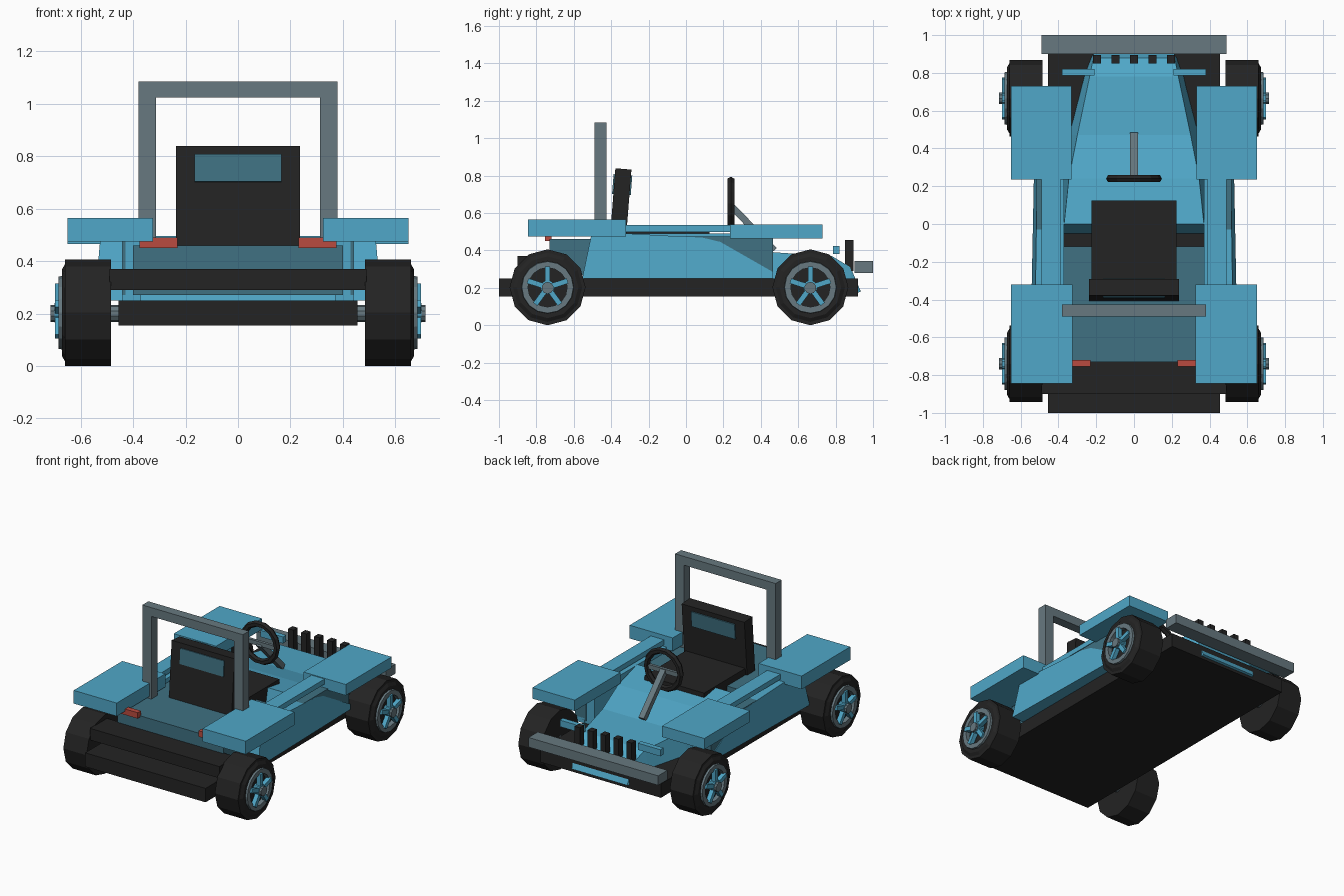
import bpy, bmesh, math
from mathutils import Matrix, Vector

if "Cube" in bpy.data.objects:
    bpy.data.objects.remove(bpy.data.objects["Cube"])


def mat(name, c):
    m = bpy.data.materials.new(name)
    m.diffuse_color = (*c, 1)
    m.use_nodes = True
    m.node_tree.nodes["Principled BSDF"].inputs["Base Color"].default_value = m.diffuse_color
    return m


BLUE = mat("sky blue", (0.08, 0.39, 0.58))
TEAL = mat("dark teal", (0.05, 0.165, 0.225))
GREY = mat("steel grey", (0.135, 0.19, 0.215))
BLACK = mat("black", (0.017, 0.017, 0.017))
RED = mat("red", (0.49, 0.07, 0.05))


def finish(name, bm, material):
    bmesh.ops.recalc_face_normals(bm, faces=bm.faces)
    me = bpy.data.meshes.new(name)
    bm.to_mesh(me)
    bm.free()
    me.materials.append(material)
    ob = bpy.data.objects.new(name, me)
    bpy.context.collection.objects.link(ob)
    return ob


def box(name, x, y, z, material, matrix=None):
    """Box from (min, max) ranges, optionally transformed."""
    bm = bmesh.new()
    bmesh.ops.create_cube(bm, size=1)
    for v in bm.verts:
        v.co = Vector([a[0] + (a[1] - a[0]) * (c + 0.5) for a, c in zip((x, y, z), v.co)])
    if matrix:
        bm.transform(matrix)
    return finish(name, bm, material)


def pair(name, x, y, z, material):
    box(name + "_right", x, y, z, material)
    box(name + "_left", (-x[1], -x[0]), y, z, material)


def loft(name, rings, material):
    """Skin a list of equal-length closed rings and cap both ends."""
    bm = bmesh.new()
    vs = [[bm.verts.new(p) for p in r] for r in rings]
    n = len(rings[0])
    for a, b in zip(vs, vs[1:]):
        for i in range(n):
            bm.faces.new((a[i], a[(i + 1) % n], b[(i + 1) % n], b[i]))
    bm.faces.new(vs[0])
    bm.faces.new(vs[-1])
    return finish(name, bm, material)


def lathe(name, profile, centre, sides, material, side=1, closed=True):
    """Revolve (x, radius) points about the x axis."""
    bm = bmesh.new()
    rings = []
    for i in range(sides):
        a = 2 * math.pi * i / sides
        rings.append([bm.verts.new((side * x, centre[0] + r * math.sin(a), centre[1] + r * math.cos(a)))
                      for x, r in profile])
    n = len(profile)
    for i in range(sides):
        a, b = rings[i], rings[(i + 1) % sides]
        for j in range(n if closed else n - 1):
            bm.faces.new((a[j], a[(j + 1) % n], b[(j + 1) % n], b[j]))
    if not closed:
        bm.faces.new([r[0] for r in rings])
        bm.faces.new([r[-1] for r in rings])
    return finish(name, bm, material)


# Chassis and bumpers
box("chassis", (-0.455, 0.455), (-1, 0.92), (0.155, 0.25), BLACK)
box("rear_beam", (-0.49, 0.49), (-0.9, -0.72), (0.29, 0.37), BLACK)
box("front_bumper", (-0.49, 0.49), (0.9, 1.0), (0.28, 0.345), GREY)

# Rear deck and tail lights
box("rear_deck", (-0.4, 0.4), (-0.73, -0.12), (0.27, 0.46), TEAL)
pair("tail_light", (0.23, 0.375), (-0.755, -0.72), (0.45, 0.49), RED)

# Fenders, side rails and inner boxes
pair("rear_fender", (0.325, 0.65), (-0.845, -0.32), (0.475, 0.565), BLUE)
pair("front_fender", (0.33, 0.65), (0.235, 0.73), (0.465, 0.54), BLUE)
pair("side_rail", (0.39, 0.49), (-0.32, 0.24), (0.50, 0.535), BLUE)
pair("side_box", (0.43, 0.515), (-0.5, 0.465), (0.27, 0.475), TEAL)
pair("inner_panel", (0.37, 0.44), (-0.5, 0.46), (0.25, 0.49), BLUE)

# Outer side skins with a sloped front
outline = [(-0.555, 0.25), (-0.505, 0.49), (-0.3, 0.49), (0.15, 0.465), (0.465, 0.285), (0.465, 0.25)]
for s, label in ((1, "right"), (-1, "left")):
    outer = [(s * (0.545 - 0.02 * (z - 0.25) / 0.24 - 0.02 * (y + 0.5)), y, z) for y, z in outline]
    inner = [(s * 0.44, y, z) for y, z in outline]
    loft("side_skin_" + label, [inner, outer], BLUE)

# Hood: y top, y bottom, half width top, half width bottom, top height, bottom height
stations = [(0.0, -0.05, 0.37, 0.39, 0.495, 0.25), (0.24, 0.24, 0.345, 0.385, 0.455, 0.25),
            (0.47, 0.47, 0.30, 0.345, 0.39, 0.24), (0.78, 0.78, 0.235, 0.27, 0.37, 0.22),
            (0.88, 0.88, 0.215, 0.235, 0.31, 0.2), (0.935, 0.92, 0.21, 0.21, 0.18, 0.175)]
loft("hood", [[(-a, y, t), (a, y, t), (b, y2, u), (-b, y2, u)] for y, y2, a, b, t, u in stations], BLUE)

# Grille teeth and lamp bars
for i in range(5):
    x = (i - 2) * 0.098
    box(f"grille_tooth_{i + 1}", (x - 0.02, x + 0.02), (0.85, 0.895), (0.29, 0.455), BLACK)
pair("lamp_bar", (0.21, 0.38), (0.785, 0.82), (0.38, 0.425), BLUE)

# Roll bar
pair("roll_bar_post", (0.312, 0.38), (-0.49, -0.425), (0.45, 1.03), GREY)
box("roll_bar_top", (-0.38, 0.38), (-0.49, -0.425), (1.025, 1.085), GREY)

# Seat with reclined back and inset panel
lean = Matrix.Translation((0, -0.365, 0.45)) @ Matrix.Rotation(math.radians(-4.5), 4, 'X')
box("seat_cushion", (-0.225, 0.225), (-0.33, 0.125), (0.37, 0.505), BLACK)
box("seat_back", (-0.237, 0.237), (-0.043, 0.043), (0, 0.387), BLACK, lean)
box("seat_panel", (-0.165, 0.165), (-0.05, 0.05), (0.25, 0.355), TEAL, lean)

# Steering wheel and column
bm = bmesh.new()
R, r, n, m = 0.127, 0.021, 14, 6
rings = [[bm.verts.new(((R + r * math.cos(q)) * math.cos(p), 0.24 + r * math.sin(q),
                        0.65 + (R + r * math.cos(q)) * math.sin(p)))
          for q in [2 * math.pi * j / m for j in range(m)]]
         for p in [2 * math.pi * i / n for i in range(n)]]
for i in range(n):
    for j in range(m):
        a, b, k = rings[i], rings[(i + 1) % n], (j + 1) % m
        bm.faces.new((a[j], a[k], b[k], b[j]))
finish("steering_wheel", bm, BLACK)
box("steering_spoke", (-0.115, 0.115), (0.23, 0.25), (0.63, 0.66), GREY)
column = Matrix.Translation((0, 0.235, 0.645)) @ Matrix.Rotation(math.radians(-46), 4, 'X')
box("steering_column", (-0.02, 0.02), (0, 0.34), (-0.018, 0.018), GREY, column)

# Wheels, rims, spokes and axles
for end, cy in (("rear", -0.74), ("front", 0.665)):
    axle = [(-0.715, 0.032), (0.715, 0.032)]
    lathe(end + "_axle", axle, (cy, 0.2), 10, GREY, closed=False)
    for s, label in ((1, "right"), (-1, "left")):
        tag = f"{end}_{label}"
        c = (cy, 0.203)
        lathe("tyre_" + tag, [(0.485, 0.203), (0.66, 0.203), (0.66, 0.185), (0.672, 0.165), (0.672, 0.13),
                              (0.655, 0.12)], c, 12, BLACK, s, False)
        lathe("rim_" + tag, [(0.65, 0.105), (0.65, 0.143), (0.685, 0.138), (0.685, 0.105)], c, 16, GREY, s)
        lathe("hub_" + tag, [(0.65, 0.038), (0.70, 0.038)], c, 10, BLUE, s, False)
        for k in range(5):
            turn = Matrix.Translation((0, *c)) @ Matrix.Rotation(2 * math.pi * k / 5, 4, 'X')
            xs = sorted((s * 0.668, s * 0.698))
            box(f"spoke_{tag}_{k + 1}", xs, (-0.014, 0.014), (0.02, 0.112), BLUE, turn)
